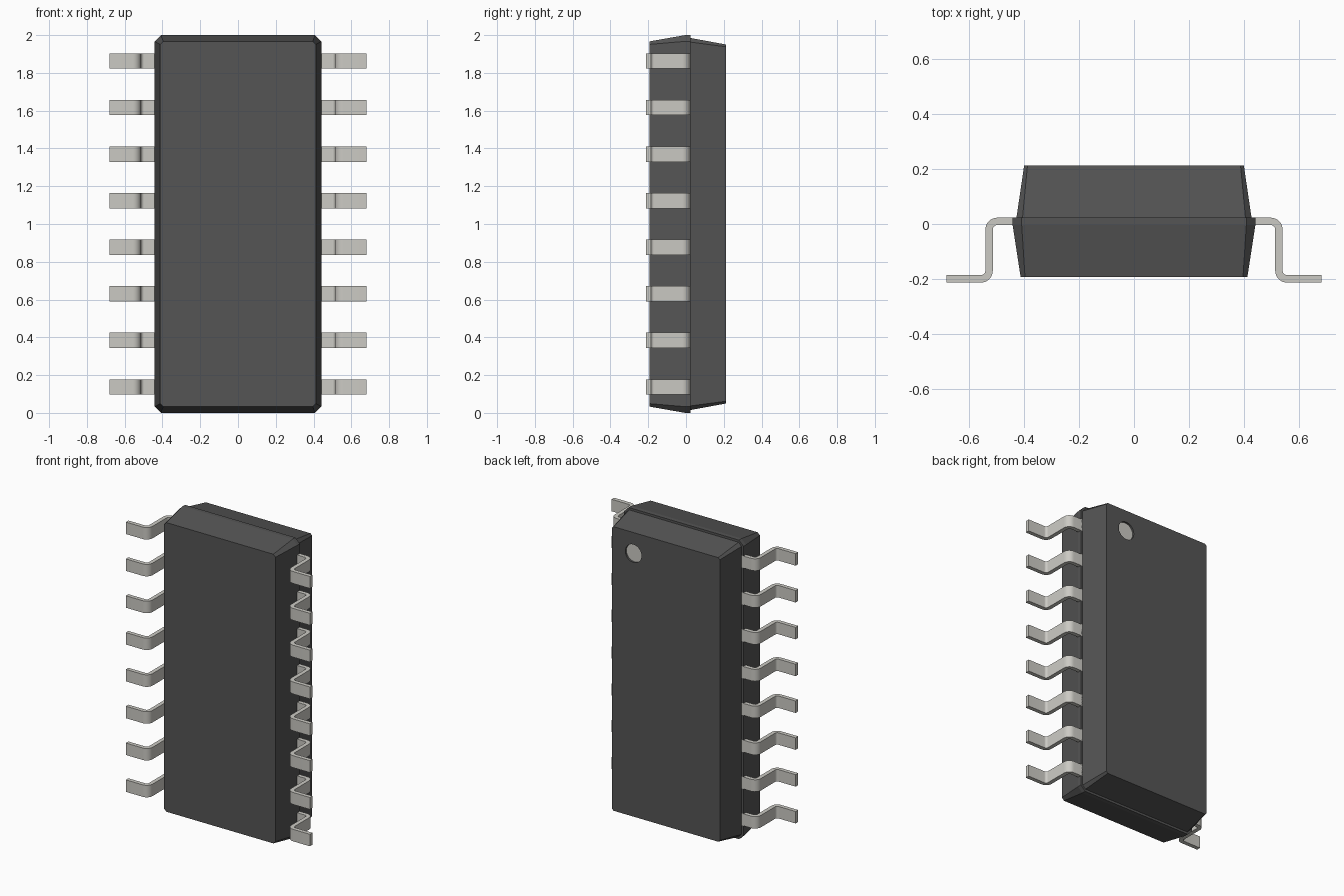
import bpy, bmesh, math
from mathutils import Vector

if "Cube" in bpy.data.objects:
    bpy.data.objects.remove(bpy.data.objects["Cube"])


def material(name, rgb):
    m = bpy.data.materials.new(name)
    m.diffuse_color = (*rgb, 1)
    m.use_nodes = True
    m.node_tree.nodes["Principled BSDF"].inputs["Base Color"].default_value = m.diffuse_color
    return m


plastic = material("dark_plastic", (0.09, 0.09, 0.09))
metal = material("lead_metal", (0.60, 0.59, 0.55))


def add_object(name, bm, mat):
    bmesh.ops.recalc_face_normals(bm, faces=bm.faces)
    mesh = bpy.data.meshes.new(name)
    bm.to_mesh(mesh)
    bm.free()
    mesh.materials.append(mat)
    ob = bpy.data.objects.new(name, mesh)
    bpy.context.collection.objects.link(ob)
    return ob


def loft(name, rings, mat):
    """Loft closed rings of points and cap both ends."""
    bm = bmesh.new()
    loops = [[bm.verts.new(p) for p in ring] for ring in rings]
    for a, b in zip(loops, loops[1:]):
        n = len(a)
        for i in range(n):
            j = (i + 1) % n
            bm.faces.new((a[i], a[j], b[j], b[i]))
    bm.faces.new(loops[0])
    bm.faces.new(loops[-1])
    return add_object(name, bm, mat)


def octagon(y, hx, hz, c):
    """Rectangle with cut corners, centred on z = 1."""
    pts = [(hx, hz - c), (hx - c, hz), (c - hx, hz), (-hx, hz - c),
           (-hx, c - hz), (c - hx, -hz), (hx - c, -hz), (hx, c - hz)]
    return [(x, y, 1 + z) for x, z in pts]


def circle(y, x, z, r, n=32):
    return [(x + r * math.cos(math.tau * i / n), y,
             z + r * math.sin(math.tau * i / n)) for i in range(n)]


# Front half of the body, with a narrow flat band at the parting line
SEAM = 0.023
loft("body_front", [octagon(-0.192, 0.412, 0.967, 0.016),
                    octagon(-0.004, 0.441, 1.0, 0.033),
                    octagon(SEAM, 0.441, 1.0, 0.033)], plastic)

# Back half of the body, slightly smaller
back = loft("body_back", [octagon(SEAM, 0.427, 0.985, 0.022),
                          octagon(0.213, 0.399, 0.95, 0.012)], plastic)

# Round recess marking the first pin
MARK = (0.24, 1.81, 0.06)
cutter = loft("mark_cutter", [circle(0.198, *MARK), circle(0.25, *MARK)], plastic)
cutter.hide_render = True
mod = back.modifiers.new("recess", 'BOOLEAN')
mod.operation = 'DIFFERENCE'
mod.solver = 'EXACT'
mod.object = cutter
bpy.context.view_layer.objects.active = back
bpy.ops.object.modifier_apply(modifier=mod.name)
bpy.data.objects.remove(cutter)
loft("pin_one_mark", [circle(0.196, *MARK), circle(0.201, *MARK)], metal)

# Gull-wing lead: centre line with two rounded bends, thickened to a strip
T, R, X, Y_TOP, Y_FOOT = 0.027, 0.03, 0.5265, 0.0095, -0.1995
path = [((0.42, Y_TOP), (0, 1))]
for i in range(9):
    a = math.radians(90 - 90 * i / 8)
    n = (math.cos(a), math.sin(a))
    path.append(((X - R + R * n[0], Y_TOP - R + R * n[1]), n))
for i in range(9):
    a = math.radians(180 + 90 * i / 8)
    d = (math.cos(a), math.sin(a))
    path.append(((X + R + R * d[0], Y_FOOT + R + R * d[1]), (-d[0], -d[1])))
path.append(((0.681, Y_FOOT), (0, 1)))

WIDTH, PITCH, FIRST, COUNT = 0.08, 0.2463, 0.138, 8
rings = []
for p, n in path:
    outer = Vector(p) + Vector(n) * T / 2
    inner = Vector(p) - Vector(n) * T / 2
    lo, hi = FIRST - WIDTH / 2, FIRST + WIDTH / 2
    rings.append([(outer.x, outer.y, lo), (outer.x, outer.y, hi),
                  (inner.x, inner.y, hi), (inner.x, inner.y, lo)])
leads = loft("leads", rings, metal)
bpy.ops.object.select_all(action='DESELECT')
leads.select_set(True)
bpy.context.view_layer.objects.active = leads
bpy.ops.object.shade_smooth_by_angle(angle=math.radians(30))

# Repeat the lead up the side and mirror to the other side
arr = leads.modifiers.new("row", 'ARRAY')
arr.count = COUNT
arr.use_relative_offset = False
arr.use_constant_offset = True
arr.constant_offset_displace = (0, 0, PITCH)
mir = leads.modifiers.new("other_side", 'MIRROR')
mir.use_axis = (True, False, False)
